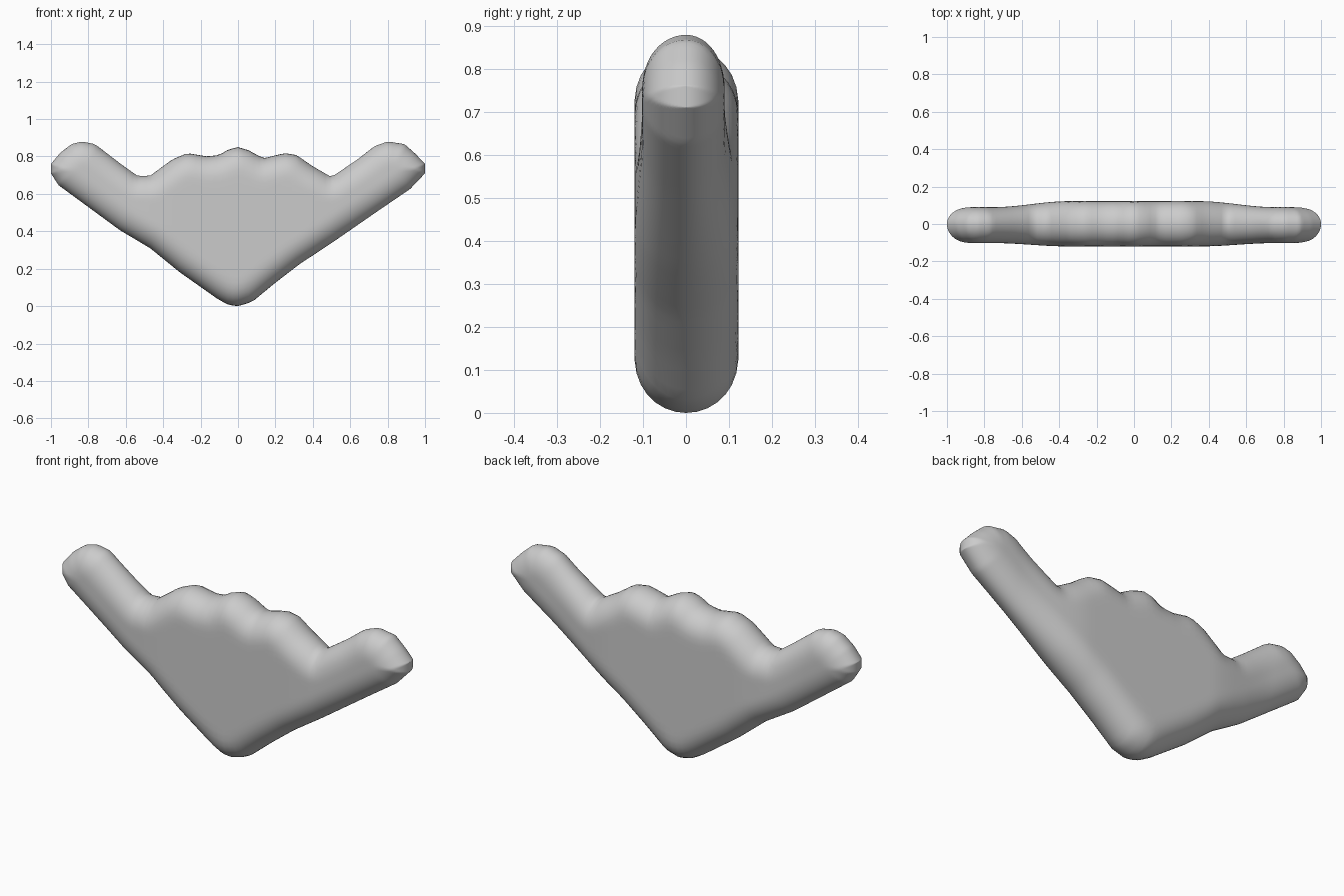
import bpy, bmesh, math
from mathutils import Vector

if "Cube" in bpy.data.objects:
    bpy.data.objects.remove(bpy.data.objects["Cube"])

# Outline of the winged plate: upper and lower edges from left to right (x, z)
TOP = [(-1, .76), (-.95, .82), (-.89, .866), (-.835, .88), (-.765, .866), (-.62, .755),
       (-.535, .695), (-.47, .697), (-.35, .785), (-.27, .818), (-.165, .8), (-.1, .808),
       (-.05, .838), (0, .85), (.055, .834), (.135, .79), (.25, .818), (.315, .807),
       (.395, .75), (.5, .69), (.64, .785), (.73, .855), (.8, .88), (.89, .866),
       (.95, .813), (1, .76)]
LOW = [(-1, .71), (-.96, .647), (-.63, .405), (-.47, .31), (-.31, .18), (-.107, .037),
       (-.05, .006), (0, 0), (.075, .022), (.2, .125), (.33, .225), (.5, .337),
       (.75, .51), (.92, .626), (1, .71)]
OUTLINE = [Vector(p) for p in TOP + LOW[::-1]]
ROUND = .13


def edge_z(pts, x):
    for (x0, z0), (x1, z1) in zip(pts, pts[1:]):
        if x <= x1:
            return z0 + (z1 - z0) * (x - x0) / (x1 - x0)
    return pts[-1][1]


def edge_distance(p):
    best = 9.0
    for a, b in zip(OUTLINE, OUTLINE[1:] + OUTLINE[:1]):
        ab = b - a
        t = max(0, min(1, (p - a).dot(ab) / ab.length_squared))
        best = min(best, (a + ab * t - p).length)
    return best


def half_depth(x, tip, mid):
    t = max(0, min(1, (abs(x) - .35) / .4))
    return mid + (tip - mid) * t * t * (3 - 2 * t)


# Pillowed body: front and back sheets rounded off towards the outline
COLS, ROWS = 110, 28
bm = bmesh.new()
sheets = {-1: [], 1: []}
for i in range(COLS + 1):
    x = math.sin(math.pi * (i / COLS - .5))
    lo, hi = edge_z(LOW, x), edge_z(TOP, x)
    front, back = [], []
    for j in range(ROWS + 1):
        z = lo + (hi - lo) * (1 - math.cos(math.pi * j / ROWS)) / 2
        rim = j in (0, ROWS) or i in (0, COLS)
        d = 0 if rim else min(1, edge_distance(Vector((x, z))) / ROUND)
        puff = math.sqrt(max(0, 1 - (1 - d) ** 2.2))
        front.append(bm.verts.new((x, -puff * half_depth(x, .102, .12), z)))
        back.append(bm.verts.new((x, puff * half_depth(x, .09, .122), z)))
    sheets[-1].append(front)
    sheets[1].append(back)
for side, g in sheets.items():
    for i in range(COLS):
        for j in range(ROWS):
            f = [g[i][j], g[i + 1][j], g[i + 1][j + 1], g[i][j + 1]]
            bm.faces.new(f if side < 0 else f[::-1])
bmesh.ops.remove_doubles(bm, verts=bm.verts, dist=.0002)
bmesh.ops.recalc_face_normals(bm, faces=bm.faces)
for f in bm.faces:
    f.smooth = True

mesh = bpy.data.meshes.new("winged_plate")
bm.to_mesh(mesh)
bm.free()
obj = bpy.data.objects.new("winged_plate", mesh)
bpy.context.collection.objects.link(obj)
